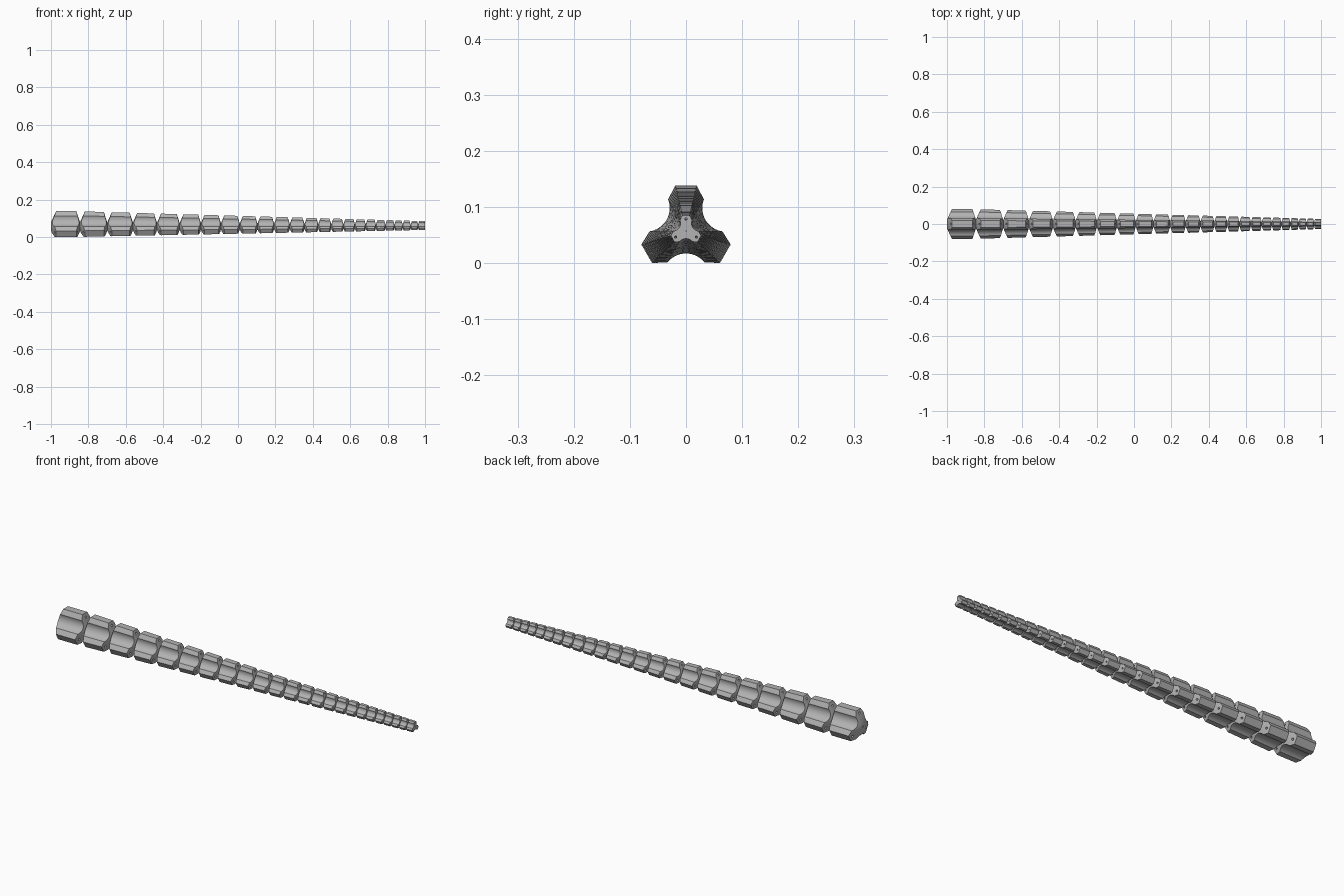
import bpy, bmesh
from math import sin, cos, radians, hypot
from mathutils import Vector

cube = bpy.data.objects.get("Cube")
if cube:
    bpy.data.objects.remove(cube)

AXIS_Z = 0.057      # height of the long axis
LOBE = 0.081        # radius to the flat top of a lobe
COUNT = 24          # segments
PITCH, RATIO = 0.155, 0.94
TIP = 0.34          # tip size against base size
CORE = 0.28         # neck radius against lobe radius

grey = bpy.data.materials.new("grey")
grey.use_nodes = True
colour = (0.45, 0.45, 0.45, 1)
grey.diffuse_color = colour
grey.node_tree.nodes["Principled BSDF"].inputs["Base Color"].default_value = colour


def turn(u, v, angle):
    a = radians(angle)
    return u * cos(a) + v * sin(a), v * cos(a) - u * sin(a)


def profile():
    """Three flat-topped lobes joined by hollow arcs."""
    pts = []
    for a in (0, 120, 240):
        for u, v in ((-0.032, 0.0565), (-0.019, LOBE), (0.019, LOBE), (0.032, 0.0565)):
            pts.append(turn(u, v, a))
        for i in range(1, 14):
            t = radians(-52 + 104 * i / 14)
            pts.append(turn(0.042 * sin(t), 0.082 - 0.042 * cos(t), a + 60))
    return pts


def taper(x):
    return 1 - (1 - TIP) * max(0, x + 0.87) / 1.87


section = profile()
bm = bmesh.new()


def neck_ring(x):
    r = CORE * LOBE * taper(x)
    return [bm.verts.new((x, y / hypot(y, z) * r, z / hypot(y, z) * r + AXIS_Z))
            for y, z in section]


def rim_ring(x, depth):
    """Full section, set back along a cone that starts at the neck."""
    ring = []
    for y, z in section:
        px = x + depth * (hypot(y, z) / LOBE - CORE) / (1 - CORE)
        s = taper(px)
        ring.append(bm.verts.new((px, y * s, z * s + AXIS_Z)))
    return ring


# Segment starts, stretched to fill the full length
steps = [PITCH * RATIO ** i for i in range(COUNT)]
scale = 2 / sum(steps)
rings, x = [neck_ring(-1)], -1
for i, step in enumerate(steps):
    p = step * scale
    rings.append(rim_ring(x, 0.17 * p))
    x += p
    if i < COUNT - 1:
        rings.append(rim_ring(x, -0.12 * p))
        rings.append(neck_ring(x))
    else:
        rings.append(rim_ring(1, 0))

n = len(section)
for a, b in zip(rings, rings[1:]):
    for i in range(n):
        j = (i + 1) % n
        bm.faces.new((a[i], a[j], b[j], b[i]))
bm.faces.new(rings[0])
bm.faces.new(rings[-1])
bmesh.ops.recalc_face_normals(bm, faces=bm.faces)
mesh = bpy.data.meshes.new("segmented_arm")
bm.to_mesh(mesh)
bm.free()
mesh.materials.append(grey)
arm = bpy.data.objects.new("segmented_arm", mesh)
bpy.context.collection.objects.link(arm)


def channel(name, angle, radial, radius):
    """Tapered cutter running the whole length."""
    y, z = turn(0, radial, angle)
    start = Vector((-0.87, y, z + AXIS_Z))
    end = Vector((1, y * TIP, z * TIP + AXIS_Z))
    step = (end - start) * 0.1
    start, end = start - step, end + step * 0.1
    d = end - start
    bpy.ops.mesh.primitive_cone_add(vertices=12, radius1=radius, radius2=radius * TIP,
                                    depth=d.length, location=(start + end) / 2,
                                    rotation=d.to_track_quat('Z', 'Y').to_euler())
    cutter = bpy.context.object
    cutter.name = name
    cutter.hide_render = True
    cutter.data.materials.append(grey)
    return cutter


# Three cable channels and a thin central one
cutters = [channel("cable_cutter", a, 0.063, 0.006) for a in (0, 120, 240)]
cutters.append(channel("centre_cutter", 0, 0, 0.004))
for o in bpy.context.selected_objects:
    o.select_set(False)
arm.select_set(True)
bpy.context.view_layer.objects.active = arm
for c in cutters:
    mod = arm.modifiers.new("channel", 'BOOLEAN')
    mod.operation = 'DIFFERENCE'
    mod.solver = 'EXACT'
    mod.object = c
    bpy.ops.object.modifier_apply(modifier=mod.name)
for c in cutters:
    bpy.data.objects.remove(c)
bpy.ops.object.shade_smooth_by_angle(angle=radians(28))
